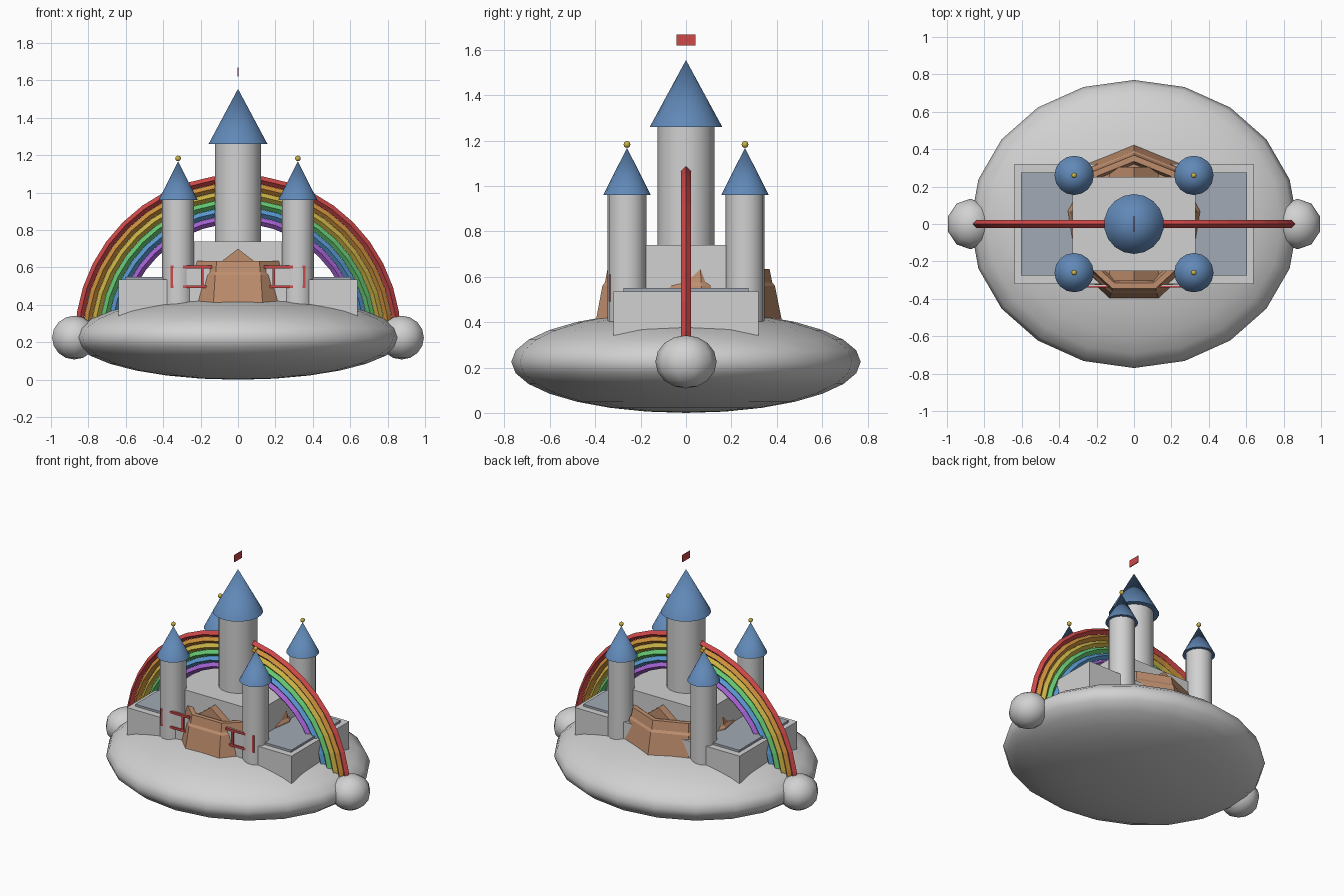
import bpy, bmesh, math
from mathutils import Matrix

cube = bpy.data.objects.get("Cube")
if cube:
    bpy.data.objects.remove(cube, do_unlink=True)


def material(name, r, g, b):
    m = bpy.data.materials.new(name)
    m.use_nodes = True
    m.diffuse_color = (r, g, b, 1)
    for n in m.node_tree.nodes:
        if n.type == 'BSDF_PRINCIPLED':
            n.inputs["Base Color"].default_value = (r, g, b, 1)
    return m


WHITE = material("white stone", .64, .64, .64)
SLATE = material("slate grey", .36, .40, .46)
ROOF = material("roof blue", .12, .25, .48)
BROWN = material("clay brown", .52, .27, .155)
RED = material("red", .62, .065, .065)
ORANGE = material("orange", .62, .28, .045)
YELLOW = material("yellow", .60, .45, .06)
GREEN = material("green", .13, .58, .17)
BLUE = material("sky blue", .10, .32, .64)
PURPLE = material("purple", .38, .12, .66)


def finish(name, bm, mat, smooth=None):
    bmesh.ops.recalc_face_normals(bm, faces=bm.faces)
    me = bpy.data.meshes.new(name)
    bm.to_mesh(me)
    bm.free()
    me.materials.append(mat)
    ob = bpy.data.objects.new(name, me)
    bpy.context.collection.objects.link(ob)
    if smooth:
        bpy.ops.object.select_all(action='DESELECT')
        ob.select_set(True)
        bpy.context.view_layer.objects.active = ob
        bpy.ops.object.shade_smooth_by_angle(angle=math.radians(smooth))
    return ob


def box(name, mat, x, y, z):
    """Box from (low, high) pairs on each axis."""
    bm = bmesh.new()
    bmesh.ops.create_cube(bm, size=1)
    for v in bm.verts:
        v.co = [r[0] if c < 0 else r[1] for c, r in zip(v.co, (x, y, z))]
    return finish(name, bm, mat)


def ellipsoid(name, mat, centre, radii, segs, rings, smooth=60):
    bm = bmesh.new()
    bmesh.ops.create_uvsphere(bm, u_segments=segs, v_segments=rings, radius=1)
    bm.transform(Matrix.Translation(centre) @ Matrix.Diagonal((*radii, 1)))
    return finish(name, bm, mat, smooth)


def cone(name, mat, x, y, z0, z1, r0, r1, segs=16):
    bm = bmesh.new()
    bmesh.ops.create_cone(bm, cap_ends=True, segments=segs, radius1=r0,
                          radius2=r1, depth=z1 - z0)
    bm.transform(Matrix.Translation((x, y, (z0 + z1) / 2)))
    return finish(name, bm, mat, 40)


def skin(name, mat, rings, closed, smooth=None):
    """Join rings of points; closed loops the last ring to the first."""
    bm = bmesh.new()
    rows = [[bm.verts.new(p) for p in ring] for ring in rings]
    n = len(rows[0])
    for a, b in zip(rows, rows[1:]):
        for i in range(n):
            j = (i + 1) % n
            bm.faces.new((a[i], a[j], b[j], b[i]))
    if closed:
        bm.faces.new(rows[0])
        bm.faces.new(rows[-1])
    return finish(name, bm, mat, smooth)


# Cloud with a puff at each end
ellipsoid("cloud", WHITE, (0, 0, .225), (.875, .77, .225), 20, 14)
for side, sx in (("left", 1), ("right", -1)):
    ellipsoid(side + "_puff", WHITE, (sx * .875, 0, .225), (.125, .135, .117), 10, 8)

# Rainbow of diamond-section arches
bands = (RED, ORANGE, YELLOW, GREEN, BLUE, PURPLE)
for k, mat in enumerate(bands):
    radius, half, steps = .85 - k * .0435, .0215, 20
    rings = []
    for s in range(steps + 1):
        t = math.pi * s / steps
        section = ((half, 0), (0, half), (-half, 0), (0, -half))
        rings.append([((radius + d) * math.cos(t), y, .225 + (radius + d) * math.sin(t))
                      for d, y in section])
    skin("rainbow_" + mat.name.replace(" ", "_"), mat, rings, True)

# Castle base, raised slab and keep
box("castle_base", WHITE, (-.64, .64), (-.32, .32), (.26, .535))
box("slate_slab", SLATE, (-.605, .605), (-.275, .275), (.50, .55))
box("keep", WHITE, (-.33, .33), (-.25, .25), (.50, .74))

# Nine-sided flared wall with a raised rim
profile = ((.435, .36), (.42, .42), (.392, .56), (.38, .575),
           (.368, .635), (.335, .635), (.32, .60))
wall = []
for r, z in profile:
    angles = [math.pi / 2 + math.tau * i / 9 for i in range(9)]
    wall.append([(.91 * r * math.cos(a), r * math.sin(a), z) for a in angles])
skin("clay_wall", BROWN, wall, True)

# Gables over the front and back of the wall
for name, sy in (("front", -1), ("back", 1)):
    triangle = ((-.13, .60), (.13, .60), (0, .70))
    skin(name + "_gable", BROWN,
         [[(x, sy * y, z) for x, z in triangle] for y in (.24, .305)], True)

# Main tower, its roof and flag
cone("main_tower", WHITE, 0, 0, .50, 1.26, .125, .125, 18)
cone("main_roof", ROOF, 0, 0, 1.26, 1.555, .16, 0, 18)
box("flag", RED, (-.003, .003), (-.042, .042), (1.62, 1.668))

# Corner towers with finials
for depth, sy in (("front", -1), ("back", 1)):
    for side, sx in (("left", 1), ("right", -1)):
        tag = depth + "_" + side
        x, y = sx * .32, sy * .26
        cone(tag + "_tower", WHITE, x, y, .30, .96, .085, .085)
        cone(tag + "_roof", ROOF, x, y, .96, 1.168, .105, 0)
        ellipsoid(tag + "_finial", YELLOW, (x, y, 1.183), (.015,) * 3, 8, 6)


# Framed panels on the front wall
def span(sx, a, b):
    return tuple(sorted((sx * a, sx * b)))


for side, sx in (("left", 1), ("right", -1)):
    box(side + "_panel", WHITE, span(sx, .15, .35), (-.331, -.323), (.49, .61))
    for part, z in (("top", .595), ("bottom", .49)):
        box(f"{side}_frame_{part}", RED, span(sx, .14, .36), (-.34, -.325), (z, z + .015))
    for part, x in (("outer", .348), ("inner", .185)):
        box(f"{side}_frame_{part}", RED, span(sx, x, x + .014), (-.34, -.325), (.49, .61))
